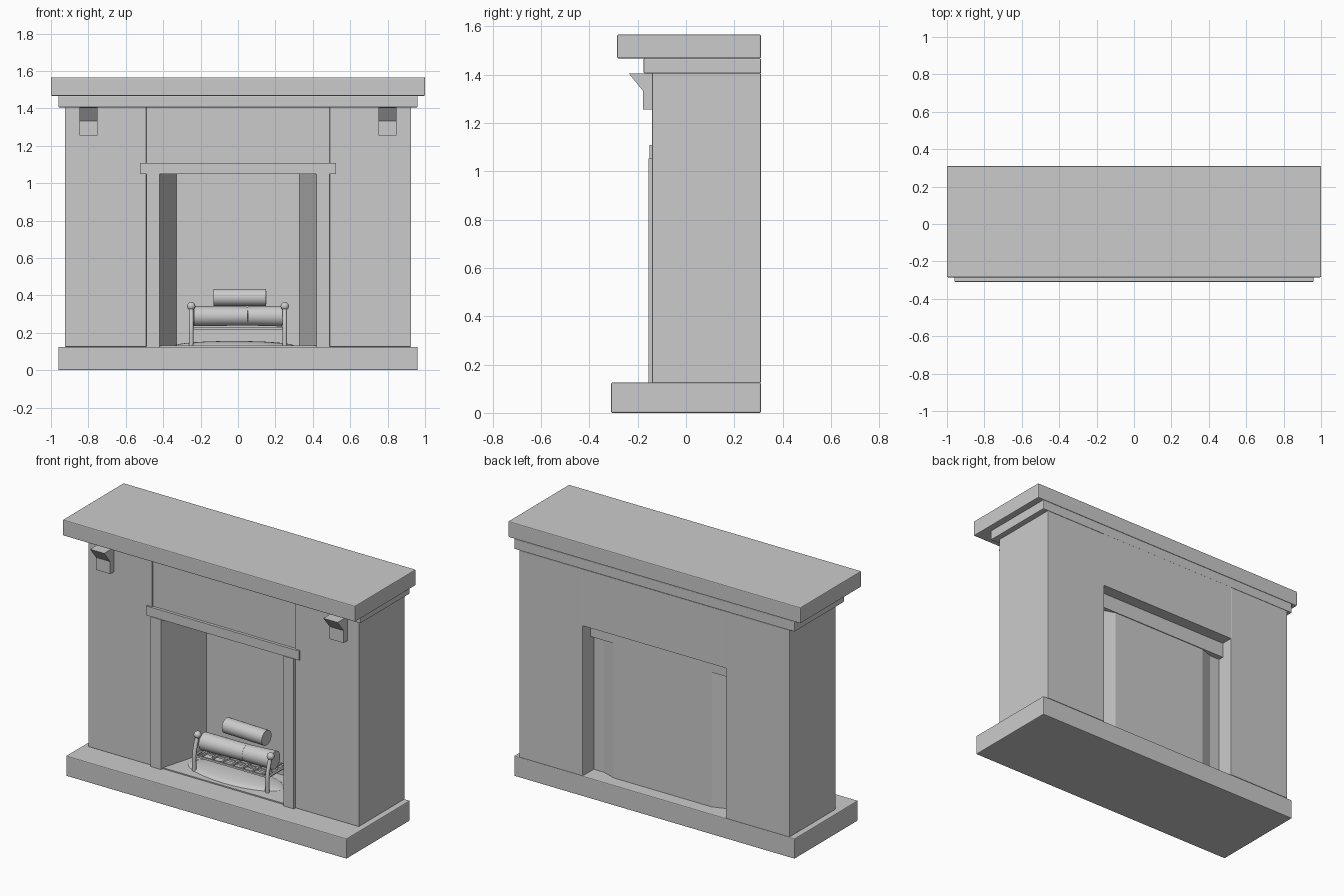
import bpy, bmesh, math
from mathutils import Vector

if bpy.data.objects.get("Cube"):
    bpy.data.objects.remove(bpy.data.objects["Cube"], do_unlink=True)

stone = bpy.data.materials.new("pale_grey_stone")
stone.use_nodes = True
stone.diffuse_color = (0.6, 0.6, 0.6, 1)
stone.node_tree.nodes["Principled BSDF"].inputs["Base Color"].default_value = (0.6, 0.6, 0.6, 1)


def finish(name, bm, smooth=False):
    bmesh.ops.recalc_face_normals(bm, faces=bm.faces)
    mesh = bpy.data.meshes.new(name)
    bm.to_mesh(mesh)
    bm.free()
    mesh.materials.append(stone)
    obj = bpy.data.objects.new(name, mesh)
    bpy.context.collection.objects.link(obj)
    if smooth:
        bpy.ops.object.select_all(action="DESELECT")
        obj.select_set(True)
        bpy.context.view_layer.objects.active = obj
        bpy.ops.object.shade_smooth_by_angle()
    return obj


def box(name, x, y, z, bevel=0.0):
    bm = bmesh.new()
    bmesh.ops.create_cube(bm, size=1)
    for v in bm.verts:
        v.co = [a + (c + 0.5) * (b - a) for c, (a, b) in zip(v.co, (x, y, z))]
    obj = finish(name, bm)
    if bevel:
        mod = obj.modifiers.new("soft_edges", "BEVEL")
        mod.width, mod.segments = bevel, 2
    return obj


def prism(name, points, sweep):
    bm = bmesh.new()
    face = bm.faces.new([bm.verts.new(p) for p in points])
    new = bmesh.ops.extrude_face_region(bm, geom=[face])["geom"]
    for v in new:
        if isinstance(v, bmesh.types.BMVert):
            v.co += Vector(sweep)
    return finish(name, bm)


def rod(name, start, end, r1, r2=None, sides=24):
    a, b = Vector(start), Vector(end)
    bm = bmesh.new()
    bmesh.ops.create_cone(bm, cap_ends=True, segments=sides, radius1=r1,
                          radius2=r2 or r1, depth=(b - a).length)
    turn = (b - a).to_track_quat("Z", "Y")
    for v in bm.verts:
        v.co = turn @ v.co + (a + b) / 2
    return finish(name, bm, True)


def ball(name, centre, scale):
    bm = bmesh.new()
    bmesh.ops.create_uvsphere(bm, u_segments=32, v_segments=16, radius=1)
    for v in bm.verts:
        v.co = [c + s * p for c, s, p in zip(centre, scale, v.co)]
    return finish(name, bm, True)


def tube(name, points, radius):
    curve = bpy.data.curves.new(name, "CURVE")
    curve.dimensions = "3D"
    curve.bevel_depth, curve.bevel_resolution = radius, 3
    curve.use_fill_caps = True
    line = curve.splines.new("BEZIER")
    line.bezier_points.add(len(points) - 1)
    for p, co in zip(line.bezier_points, points):
        p.co = co
        p.handle_left_type = p.handle_right_type = "AUTO"
    curve.materials.append(stone)
    obj = bpy.data.objects.new(name, curve)
    bpy.context.collection.objects.link(obj)
    return obj


# Hearth, mantel shelf and central panel
box("hearth_base", (-0.96, 0.96), (-0.31, 0.31), (0, 0.125), 0.005)
box("mantel_shelf", (-1, 1), (-0.285, 0.31), (1.467, 1.565), 0.005)
box("mantel_moulding", (-0.96, 0.96), (-0.175, 0.31), (1.405, 1.467), 0.004)
box("upper_panel", (-0.49, 0.49), (-0.132, 0.31), (1.055, 1.405))
box("lintel_trim", (-0.523, 0.523), (-0.15, -0.13), (1.05, 1.108))
box("firebox_back_wall", (-0.335, 0.335), (0.165, 0.23), (0.125, 1.0))
box("firebox_upper_back", (-0.335, 0.335), (0.165, 0.2), (1.0, 1.056))
box("firebox_rear_band", (-0.489, 0.489), (0.19, 0.235), (0.96, 1.056))
box("firebox_floor", (-0.42, 0.42), (-0.14, 0.19), (0.12, 0.132))

# Mirrored columns, firebox walls, corbels and andirons
for side, s in (("left", 1), ("right", -1)):
    box(side + "_column", sorted((s * 0.49, s * 0.925)), (-0.14, 0.31), (0.125, 1.405), 0.003)
    wall = [(0.49, -0.155), (0.42, -0.155), (0.33, 0.165), (0.335, 0.23), (0.42, 0.2), (0.49, 0.2)]
    prism(side + "_firebox_wall", [(s * x, y, 0.125) for x, y in wall], (0, 0, 0.927))
    corbel = [(-0.135, 1.405), (-0.237, 1.405), (-0.178, 1.332), (-0.178, 1.255), (-0.135, 1.255)]
    prism(side + "_corbel", [(s * 0.75, y, z) for y, z in corbel], (s * 0.097, 0, 0))
    x = s * 0.25
    tube(side + "_andiron_post", [(x, -0.07, 0.13), (x, -0.068, 0.24), (x, -0.04, 0.335)], 0.012)
    ball(side + "_andiron_knob", (x, -0.038, 0.342), (0.022, 0.022, 0.022))
    tube(side + "_rear_leg", [(x, 0.12, 0.13), (x, 0.12, 0.22)], 0.01)
    rod(side + "_grate_rail", (x, -0.068, 0.225), (x, 0.125, 0.225), 0.009, sides=12)

# Grate bars
for i in range(4):
    y = -0.065 + i * 0.062
    box("grate_long_bar", (-0.25, 0.25), (y - 0.005, y + 0.005), (0.218, 0.23))
for i in range(7):
    x = -0.21 + i * 0.07
    box("grate_cross_bar", (x - 0.005, x + 0.005), (-0.065, 0.121), (0.22, 0.232))

# Logs and ash bed
rod("large_log", (-0.237, 0.005, 0.289), (0.05, 0.015, 0.289), 0.054, 0.05, 32)
rod("large_log_end", (0.05, 0.015, 0.289), (0.235, 0.025, 0.289), 0.05, 0.055, 32)
rod("small_log", (-0.13, 0.075, 0.389), (0.15, 0.065, 0.389), 0.046, sides=32)
ball("ash_bed", (-0.02, 0.01, 0.13), (0.32, 0.125, 0.026))
